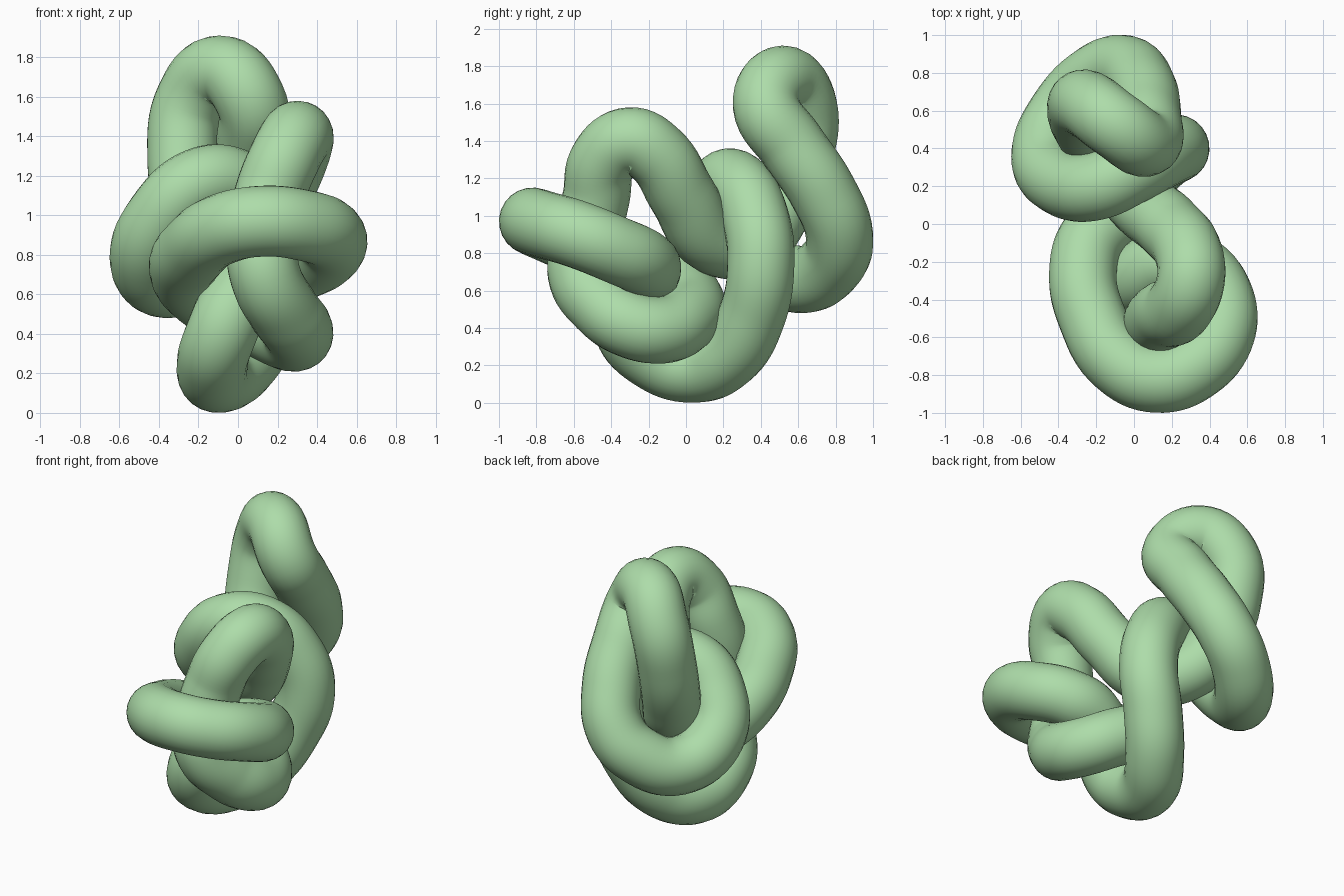
import bpy

RADIUS = 0.18

# Centre line of the closed knotted tube
path = [
    # upper loop, left leg going down
    (-0.09, 0.52, 1.73), (-0.24, 0.63, 1.58), (-0.28, 0.60, 1.30),
    (-0.24, 0.50, 1.05), (-0.15, 0.36, 0.87), (0.01, 0.14, 0.87),
    # front arch
    (0.19, -0.02, 1.11), (0.29, -0.16, 1.33), (0.30, -0.30, 1.40),
    (0.24, -0.44, 1.30), (0.16, -0.48, 1.10), (0.12, -0.53, 0.87),
    # low curl
    (0.14, -0.56, 0.69), (0.23, -0.45, 0.52), (0.30, -0.30, 0.42),
    (0.27, -0.13, 0.39), (0.13, 0.00, 0.45), (-0.05, 0.03, 0.53),
    (-0.20, -0.05, 0.62),
    # front ring
    (-0.27, -0.25, 0.73), (-0.22, -0.50, 0.83), (-0.08, -0.73, 0.93),
    (0.12, -0.82, 0.97), (0.33, -0.75, 0.95), (0.46, -0.58, 0.90),
    (0.45, -0.38, 0.82), (0.32, -0.23, 0.75), (0.16, -0.21, 0.70),
    # bottom loop
    (0.00, -0.29, 0.57), (-0.09, -0.31, 0.39), (-0.13, -0.18, 0.25),
    (-0.10, 0.03, 0.18), (0.02, 0.22, 0.25), (0.14, 0.35, 0.46),
    # rear ring
    (0.22, 0.40, 0.74), (0.15, 0.37, 0.99), (-0.02, 0.28, 1.16),
    (-0.20, 0.20, 1.16), (-0.38, 0.22, 1.00), (-0.47, 0.36, 0.79),
    (-0.37, 0.60, 0.66), (-0.19, 0.78, 0.75), (-0.05, 0.82, 0.90),
    (0.04, 0.73, 1.13), (0.07, 0.57, 1.37), (0.06, 0.43, 1.59),
]

# Smooth cyclic curve with round bevel
curve = bpy.data.curves.new("knot_path", "CURVE")
curve.dimensions = "3D"
curve.bevel_depth = RADIUS
curve.bevel_resolution = 10
curve.resolution_u = 8
spline = curve.splines.new("BEZIER")
spline.bezier_points.add(len(path) - 1)
for point, co in zip(spline.bezier_points, path):
    point.co = co
    point.handle_left_type = point.handle_right_type = "AUTO"
spline.use_cyclic_u = True
spline.use_smooth = True

tube = bpy.data.objects.new("knotted_tube", curve)
bpy.context.collection.objects.link(tube)

# Turn the tube into a smooth mesh
bpy.context.view_layer.objects.active = tube
tube.select_set(True)
bpy.ops.object.convert(target="MESH")
tube = bpy.context.object
tube.name = "knotted_tube"
bpy.ops.object.shade_smooth()

# Pale green material
green = bpy.data.materials.new("pale_green")
green.diffuse_color = (0.42, 0.72, 0.40, 1)
tube.data.materials.clear()
tube.data.materials.append(green)
